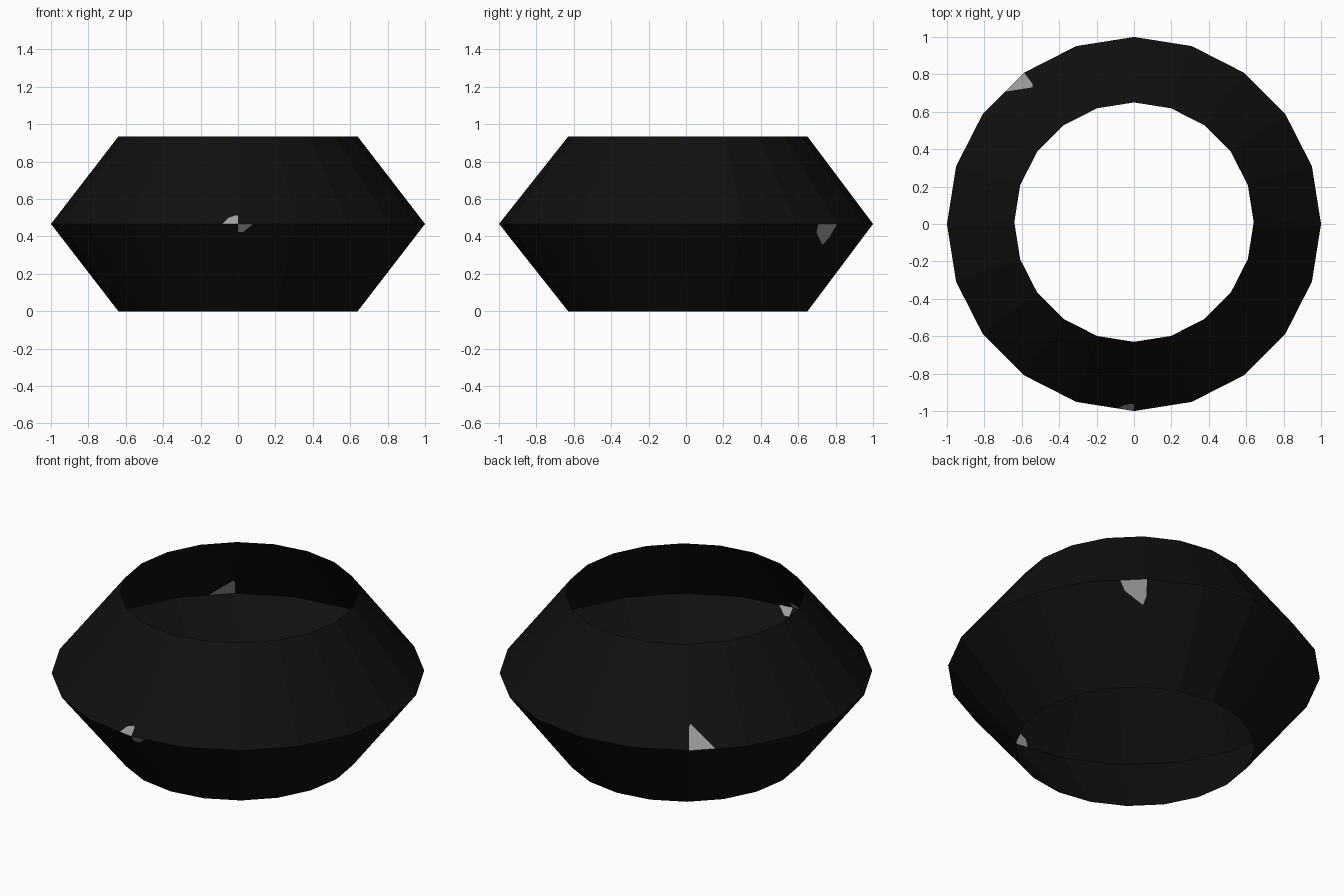
import bpy, bmesh
from math import cos, sin, tau
from mathutils import Vector

cube = bpy.data.objects.get("Cube")
if cube:
    bpy.data.objects.remove(cube, do_unlink=True)

SIDES = 20
HEIGHT = 0.934
MID = HEIGHT / 2


def make_material(name, value):
    mat = bpy.data.materials.new(name)
    mat.use_nodes = True
    colour = (value, value, value, 1)
    mat.diffuse_color = colour
    bsdf = mat.node_tree.nodes["Principled BSDF"]
    bsdf.inputs["Base Color"].default_value = colour
    bsdf.inputs["Roughness"].default_value = 0.9
    return mat


def ring_point(i, radius, z, shift=0):
    a = tau * i / SIDES
    return Vector((radius * cos(a), radius * sin(a) + shift, z))


def panel_point(i, j, z, u, v):
    """u runs along the widest edge from corner i to j, v towards the rim."""
    edge = ring_point(i, 1, MID).lerp(ring_point(j, 1, MID), u)
    rim = ring_point(i, 0.64, z, 0.01).lerp(ring_point(j, 0.64, z, 0.01), u)
    return edge.lerp(rim, v)


# Grey chips: (corner, neighbour, rim height) -> outline from edge to seam
CHIPS = {
    (7, 8, HEIGHT): [(0.46, 0), (0.04, 0.25), (0, 0.22)],
    (3, 2, 0): [(0.46, 0), (0.39, 0.1), (0.06, 0.24), (0, 0.16)],
    (15, 14, HEIGHT): [(0.27, 0), (0.17, 0.07), (0.03, 0.1), (0, 0.09)],
    (15, 16, 0): [(0.26, 0), (0.1, 0.09), (0, 0.09)],
}

bm = bmesh.new()


def add_face(panel, outline, colour):
    face = bm.faces.new([bm.verts.new(panel_point(*panel, u, v)) for u, v in outline])
    face.material_index = colour


# Open band of two cone halves meeting at the widest edge
for z in (0, HEIGHT):
    for i in range(SIDES):
        j = (i + 1) % SIDES
        panel = next((p for p in ((i, j, z), (j, i, z)) if p in CHIPS), (i, j, z))
        chip = CHIPS.get(panel)
        if chip:
            add_face(panel, [(0, 0)] + chip, 1)
            add_face(panel, chip + [(0, 1), (1, 1), (1, 0)], 0)
        else:
            add_face(panel, [(0, 0), (1, 0), (1, 1), (0, 1)], 0)

bmesh.ops.remove_doubles(bm, verts=bm.verts[:], dist=0.0005)
# Point every face outward
for face in bm.faces:
    face.normal_update()
    out = face.calc_center_median() - Vector((0, 0, MID))
    if face.normal.dot(out) < 0:
        face.normal_flip()

mesh = bpy.data.meshes.new("angled_band")
bm.to_mesh(mesh)
bm.free()
mesh.materials.append(make_material("black", 0.005))
mesh.materials.append(make_material("chip_grey", 0.34))
band = bpy.data.objects.new("angled_band", mesh)
bpy.context.collection.objects.link(band)
